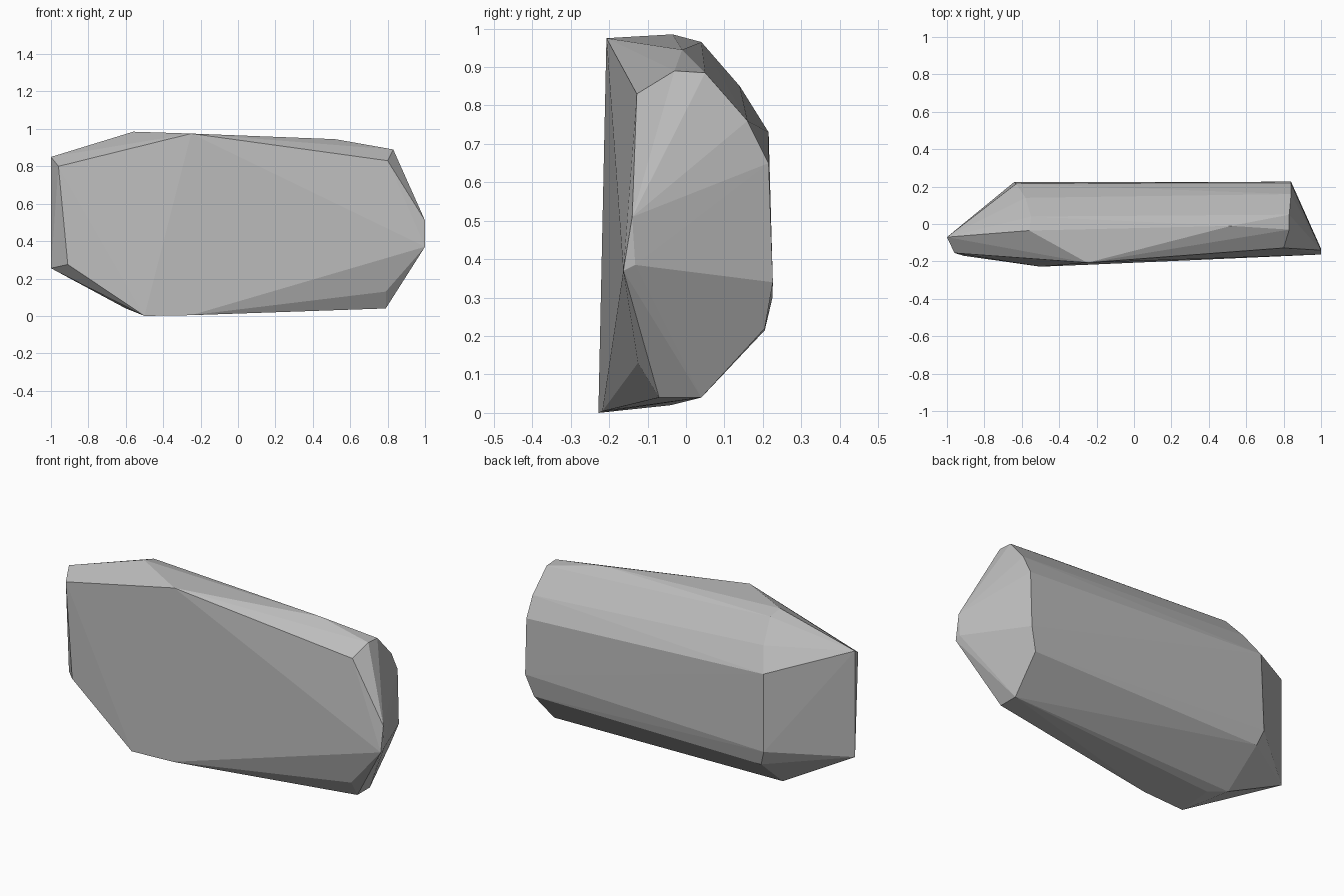
import bpy, bmesh

# Corner points of the faceted stone, grouped by region
front = [(-0.96, -0.155, 0.80), (-0.91, -0.17, 0.275), (-0.25, -0.207, 0.975),
         (-0.50, -0.228, 0.0), (-0.25, -0.218, 0.004)]
left_edge = [(-1, -0.07, 0.85), (-1, -0.07, 0.255)]
right_tip = [(1, -0.163, 0.37), (1, -0.14, 0.51), (1, -0.132, 0.385)]
right_end = [(0.80, -0.128, 0.83), (0.83, -0.03, 0.89), (0.83, 0.05, 0.885),
             (0.84, 0.16, 0.76), (0.84, 0.215, 0.65), (0.84, 0.226, 0.34),
             (0.82, 0.20, 0.27), (0.80, 0.205, 0.22), (0.79, 0.04, 0.04),
             (0.79, -0.07, 0.04), (0.79, -0.125, 0.13)]
left_end = [(-0.56, -0.035, 0.985), (-0.55, 0.04, 0.965), (-0.58, 0.14, 0.85),
            (-0.63, 0.215, 0.73), (-0.64, 0.225, 0.30), (-0.61, 0.205, 0.215),
            (-0.60, 0.0, 0.04), (-0.50, -0.04, 0.02)]
top_ridge = [(0.52, -0.01, 0.945)]

# Wrap the points in one convex, flat-faced shell
bm = bmesh.new()
for p in front + left_edge + right_tip + right_end + left_end + top_ridge:
    bm.verts.new(p)
res = bmesh.ops.convex_hull(bm, input=bm.verts[:])
loose = [v for v in bm.verts if not v.link_faces]
bmesh.ops.delete(bm, geom=loose, context='VERTS')
bmesh.ops.recalc_face_normals(bm, faces=bm.faces[:])

mesh = bpy.data.meshes.new("stone")
bm.to_mesh(mesh)
bm.free()
stone = bpy.data.objects.new("stone", mesh)
bpy.context.collection.objects.link(stone)

# Plain grey stone colour
grey = bpy.data.materials.new("stone grey")
grey.diffuse_color = (0.5, 0.5, 0.5, 1)
mesh.materials.append(grey)
